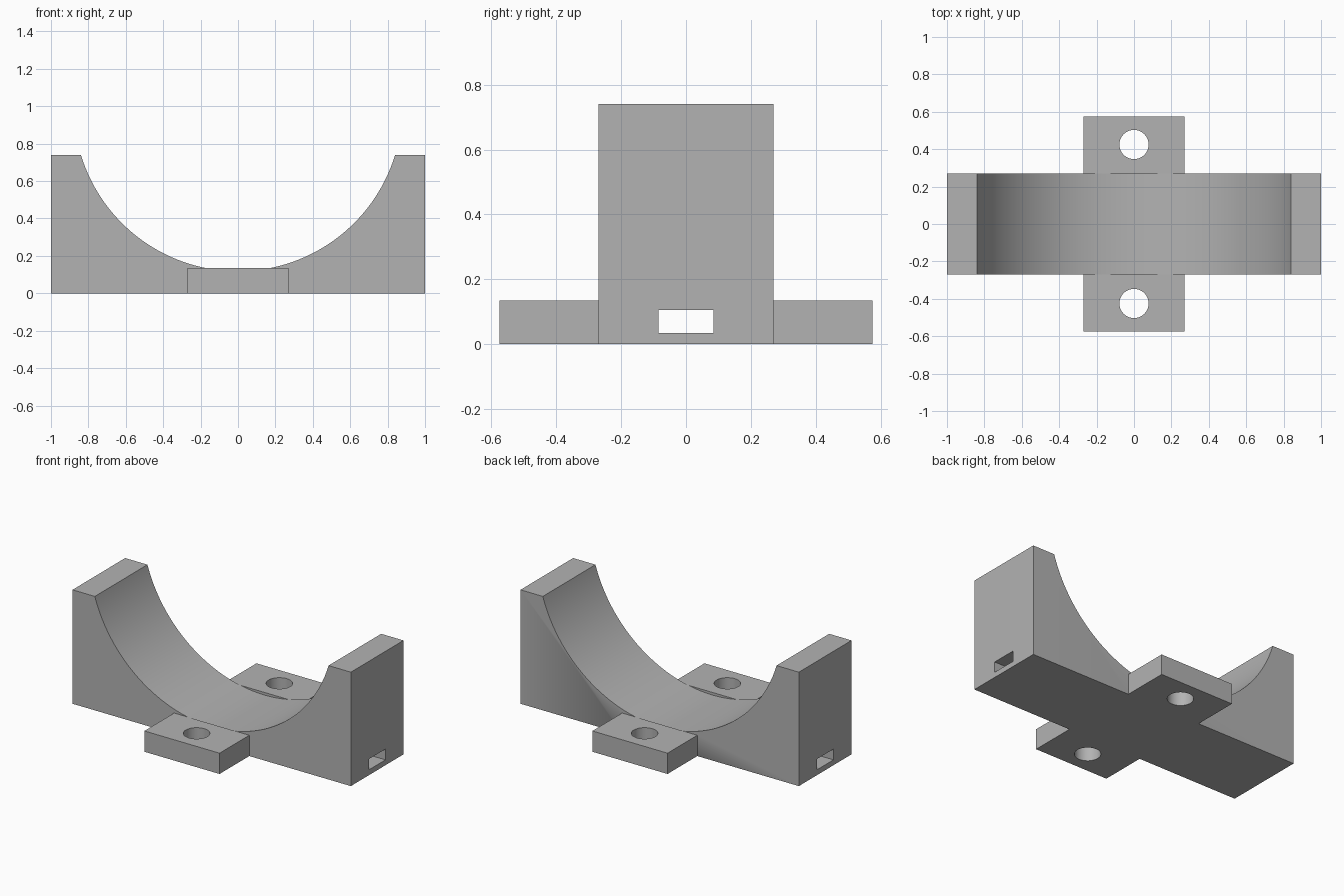
import bpy
import math

if "Cube" in bpy.data.objects:
    bpy.data.objects.remove(bpy.data.objects["Cube"], do_unlink=True)

WIDTH, DEPTH, HEIGHT = 2.0, 0.54, 0.74
TAB_WIDTH, TAB_DEPTH, TAB_HEIGHT = 0.54, 1.15, 0.135
BORE_RADIUS, BORE_Z = 0.878, 0.996
HOLE_RADIUS, HOLE_Y = 0.078, 0.425

gray = bpy.data.materials.new("plain gray")
gray.use_nodes = True
color = (0.45, 0.45, 0.45, 1)
gray.diffuse_color = color
gray.node_tree.nodes["Principled BSDF"].inputs["Base Color"].default_value = color


def box(name, size, z):
    bpy.ops.mesh.primitive_cube_add(size=1, location=(0, 0, z))
    obj = bpy.context.object
    obj.name = name
    obj.scale = size
    bpy.ops.object.transform_apply(location=True, rotation=False, scale=True)
    obj.data.materials.append(gray)
    return obj


def cylinder(name, radius, depth, location, sides, rotation=(0, 0, 0)):
    bpy.ops.mesh.primitive_cylinder_add(vertices=sides, radius=radius, depth=depth,
                                        location=location, rotation=rotation)
    obj = bpy.context.object
    obj.name = name
    obj.data.materials.append(gray)
    return obj


def combine(target, tool, operation):
    mod = target.modifiers.new(operation.lower(), "BOOLEAN")
    mod.operation = operation
    mod.solver = "EXACT"
    mod.object = tool
    bpy.context.view_layer.objects.active = target
    bpy.ops.object.modifier_apply(modifier=mod.name)
    bpy.data.objects.remove(tool, do_unlink=True)


# Saddle block with a screw tab at the front and back
saddle = box("cradle_bracket", (WIDTH, DEPTH, HEIGHT), HEIGHT / 2)
tabs = box("screw_tabs", (TAB_WIDTH, TAB_DEPTH, TAB_HEIGHT), TAB_HEIGHT / 2)
combine(saddle, tabs, "UNION")

# Round cradle, cut only across the block's depth so the tabs stay whole
bore = cylinder("bore_cutter", BORE_RADIUS, DEPTH, (0, 0, BORE_Z), 180,
                (math.pi / 2, 0, 0))
combine(saddle, bore, "DIFFERENCE")

# Strap slot running from side to side
combine(saddle, box("slot_cutter", (WIDTH + 0.2, 0.17, 0.07), 0.07), "DIFFERENCE")

# Screw holes
for side in (-1, 1):
    hole = cylinder("hole_cutter", HOLE_RADIUS, 0.5, (0, side * HOLE_Y, 0), 48)
    combine(saddle, hole, "DIFFERENCE")

# Smooth curves, sharp corners
bpy.ops.object.select_all(action="DESELECT")
saddle.select_set(True)
bpy.context.view_layer.objects.active = saddle
bpy.ops.object.shade_smooth_by_angle(angle=math.radians(30))
